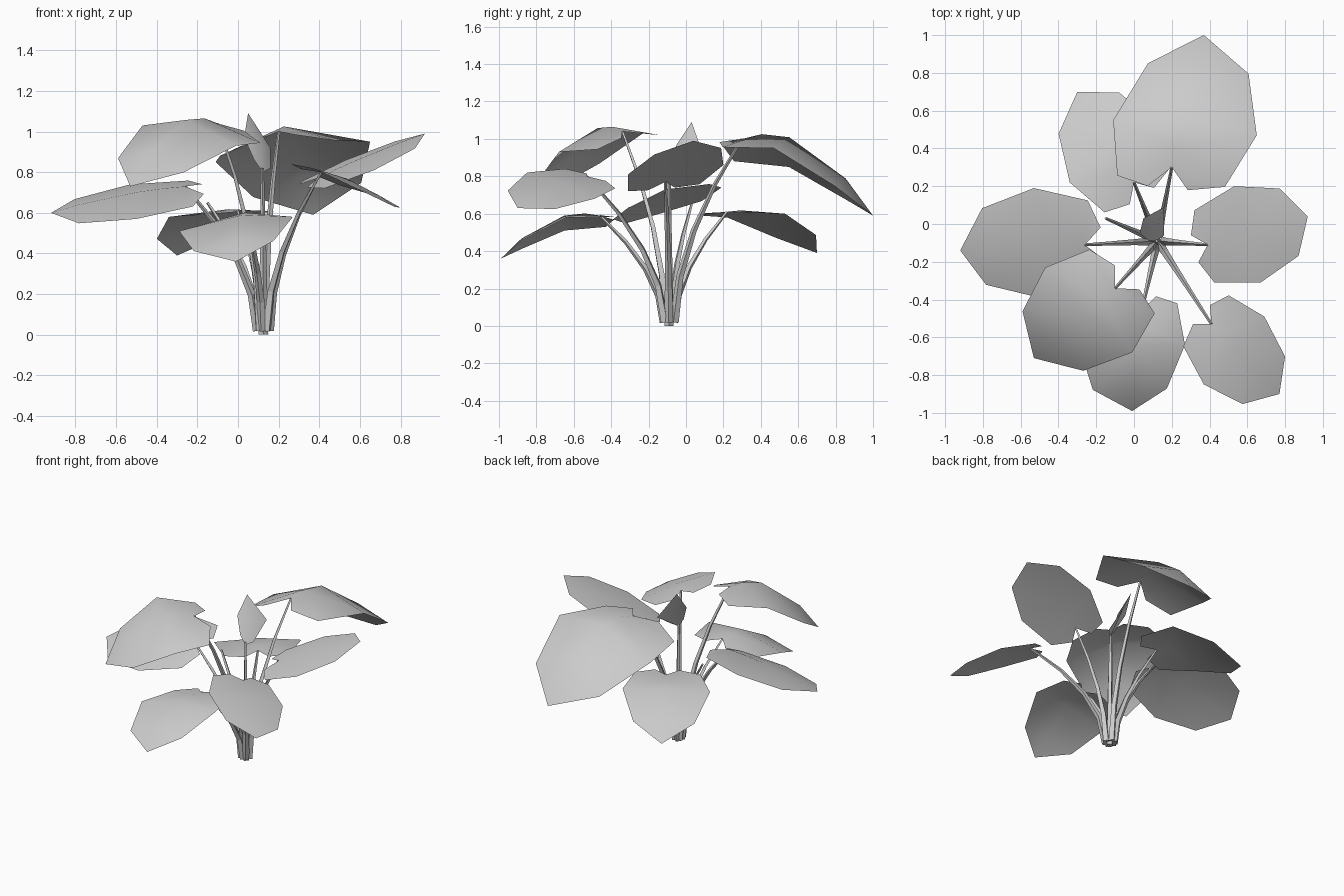
import bpy
import bmesh
from mathutils import Vector

cube = bpy.data.objects.get("Cube")
if cube:
    bpy.data.objects.remove(cube, do_unlink=True)

GREY = (0.6, 0.6, 0.6, 1.0)
material = bpy.data.materials.new("plain grey")
material.use_nodes = True
material.diffuse_color = GREY
material.node_tree.nodes["Principled BSDF"].inputs["Base Color"].default_value = GREY

ROOT = Vector((0.125, -0.09, 0.02))   # middle of the clump of stems
WIDEST = 0.36                         # where along its midrib a leaf is widest
# Half outline of a leaf, from the notch round to the tip: (across, along)
HALF_OUTLINE = [(0.28, -0.14), (0.75, -0.06), (1, WIDEST), (0.7, 0.79)]
MIDRIB = (0, 0.15, WIDEST, 0.79, 1)


def add_object(name, mesh):
    mesh.materials.clear()
    mesh.materials.append(material)
    obj = bpy.data.objects.new(name, mesh)
    bpy.context.collection.objects.link(obj)
    return obj


def finish_leaf(name, bm):
    """Merge the halves along the midrib, face upward, shade smooth."""
    bmesh.ops.remove_doubles(bm, verts=bm.verts, dist=0.0005)
    bmesh.ops.recalc_face_normals(bm, faces=bm.faces)
    bm.normal_update()
    if sum(f.normal.z * f.calc_area() for f in bm.faces) < 0:
        bmesh.ops.reverse_faces(bm, faces=bm.faces)
    for face in bm.faces:
        face.smooth = True
    mesh = bpy.data.meshes.new(name)
    bm.to_mesh(mesh)
    bm.free()
    return add_object(name, mesh)


def add_stem(name, tip, foot=ROOT.z, spread=0.028):
    """Tapered four-sided stem that rises steeply, then arches out to its tip."""
    tip = Vector(tip)
    outward = Vector((tip.x - ROOT.x, tip.y - ROOT.y, 0)).normalized()
    start = ROOT + outward * spread
    start.z = foot
    curve = bpy.data.curves.new(name, "CURVE")
    curve.dimensions = "3D"
    curve.bevel_depth = 0.024
    curve.bevel_resolution = 0
    curve.use_fill_caps = True
    spline = curve.splines.new("POLY")
    spline.use_smooth = False
    steps = 4
    spline.points.add(steps)
    for i, point in enumerate(spline.points):
        t = i / steps
        place = start.lerp(tip, t ** 1.8)
        place.z = start.z + (tip.z - start.z) * t
        point.co = (*place, 1)
        point.radius = 1 - 0.7 * t
    helper = bpy.data.objects.new(name + "_path", curve)
    bpy.context.collection.objects.link(helper)
    bpy.context.view_layer.update()
    graph = bpy.context.evaluated_depsgraph_get()
    mesh = bpy.data.meshes.new_from_object(helper.evaluated_get(graph))
    bpy.data.objects.remove(helper, do_unlink=True)
    add_object(name, mesh)


def add_leaf(name, notch, tip, sides, arch):
    """Notched leaf with an arched midrib; sides are its two widest points."""
    notch, tip = Vector(notch), Vector(tip)

    def midrib(v):
        rise = arch * 4 * max(v, 0) * (1 - v)
        flat = notch.lerp(tip, v)
        flat.z = min(flat.z, notch.z) if tip.z < notch.z else flat.z
        return flat + Vector((0, 0, rise))

    bm = bmesh.new()
    for side in sides:
        reach = Vector(side) - midrib(WIDEST)
        lobe, shoulder, wide, taper = [
            bm.verts.new(midrib(v) + reach * u) for u, v in HALF_OUTLINE]
        base, crown, middle, upper, end = [bm.verts.new(midrib(v)) for v in MIDRIB]
        for corners in ((base, lobe, shoulder, crown),
                        (crown, shoulder, wide, middle),
                        (middle, wide, taper, upper),
                        (upper, taper, end)):
            bm.faces.new(corners)
    finish_leaf(name, bm)
    add_stem(name + "_stem", notch)


# Open leaves: notch, tip, the two widest points, arch of the midrib
add_leaf("large_back_leaf", (0.2, 0.3, 1.0), (0.37, 1.0, 0.59),
         [(0.65, 0.47, 0.95), (-0.11, 0.55, 0.85)], 0.17)
add_leaf("back_right_leaf", (0, 0.22, 0.61), (-0.3, 0.7, 0.39),
         [(-0.34, 0.22, 0.58), (0.12, 0.53, 0.6)], 0.08)
add_leaf("right_leaf", (-0.26, -0.11, 0.73), (-0.92, -0.14, 0.6),
         [(-0.53, 0.19, 0.74), (-0.5, -0.39, 0.57)], 0.02)
add_leaf("front_right_leaf", (-0.1, -0.34, 1.04), (-0.53, -0.71, 0.73),
         [(-0.47, -0.23, 1.03), (-0.01, -0.68, 0.93)], 0.14)
add_leaf("low_front_leaf", (0.04, -0.46, 0.59), (-0.01, -0.99, 0.36),
         [(0.27, -0.64, 0.58), (-0.29, -0.65, 0.51)], 0.09)
add_leaf("front_left_leaf", (0.41, -0.53, 0.8), (0.77, -0.9, 0.63),
         [(0.69, -0.49, 0.68), (0.37, -0.85, 0.82)], 0.03)
add_leaf("left_leaf", (0.39, -0.11, 0.77), (0.92, 0.04, 0.99),
         [(0.53, 0.2, 0.86), (0.67, -0.31, 0.81)], 0.01)

# Young folded leaf standing upright in the middle
bud = bmesh.new()
for low, edge in (((0.08, -0.09, 0.86), (0.03, -0.05, 0.97)),
                  ((0.16, -0.06, 0.82), (0.16, 0.09, 0.92))):
    foot, lower, outer, top, keel = [bud.verts.new(p) for p in (
        (0.12, -0.09, 0.8), low, edge, (0.05, 0.03, 1.09), (0.12, -0.02, 0.93))]
    bud.faces.new((foot, lower, outer, keel))
    bud.faces.new((keel, outer, top))
finish_leaf("young_leaf", bud)
add_stem("young_leaf_stem", (0.12, -0.09, 0.82), foot=0, spread=0)

# Bare stem without a leaf
add_stem("bare_stem", (-0.15, 0.03, 0.65))
